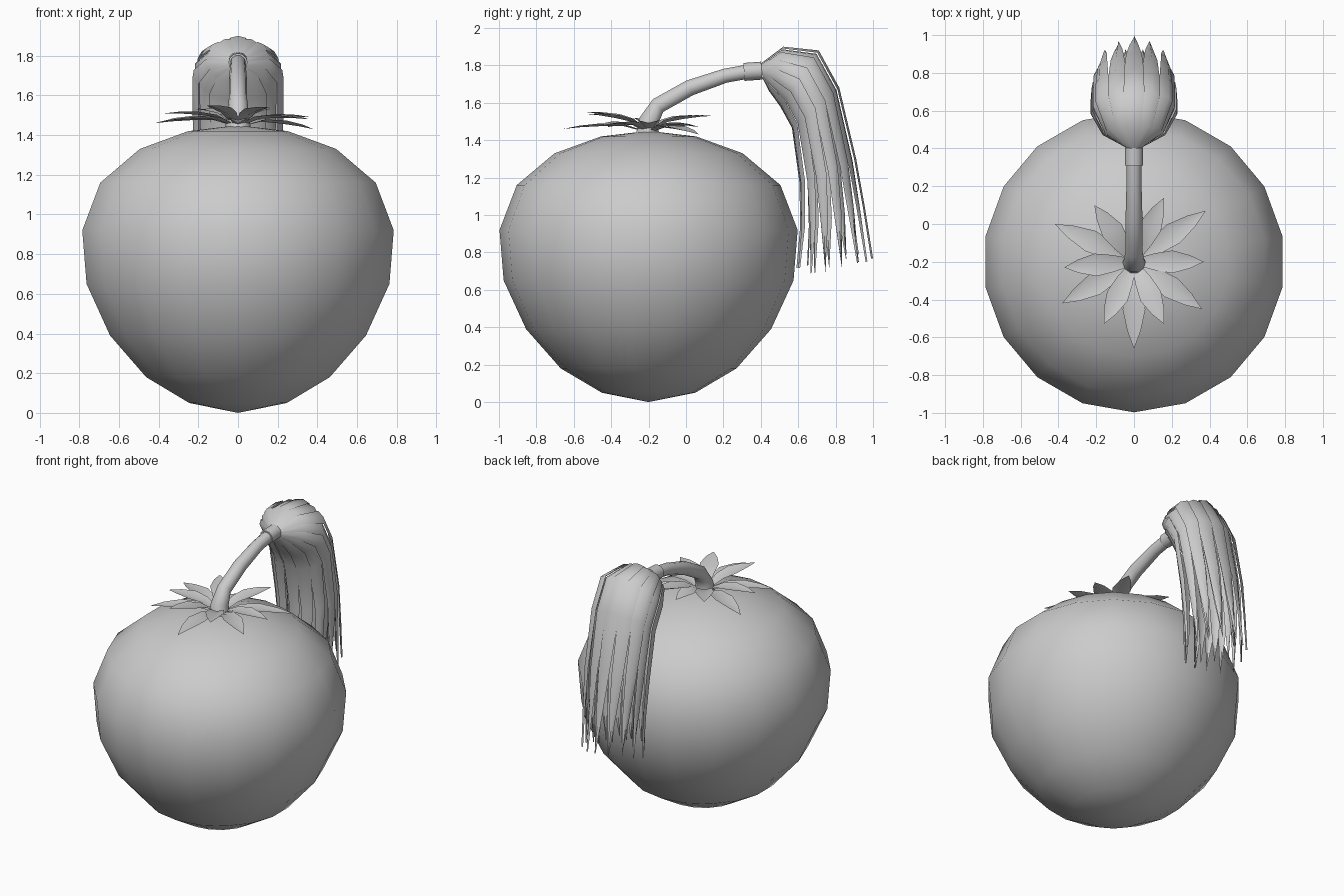
import bpy, bmesh, random
from math import sin, cos, pi, radians
from mathutils import Vector

if "Cube" in bpy.data.objects:
    bpy.data.objects.remove(bpy.data.objects["Cube"])

random.seed(4)


def finish(name, bm, angle=60):
    bmesh.ops.remove_doubles(bm, verts=bm.verts, dist=0.0005)
    bmesh.ops.recalc_face_normals(bm, faces=bm.faces)
    me = bpy.data.meshes.new(name)
    bm.to_mesh(me)
    bm.free()
    ob = bpy.data.objects.new(name, me)
    bpy.context.collection.objects.link(ob)
    bpy.ops.object.select_all(action='DESELECT')
    ob.select_set(True)
    bpy.context.view_layer.objects.active = ob
    bpy.ops.object.shade_smooth_by_angle(angle=radians(angle))
    return ob


def skin(bm, rows, closed=True, caps=False):
    """Bridge rows of points with quads."""
    vs = [[bm.verts.new(p) for p in r] for r in rows]
    n = len(vs[0])
    for a, b in zip(vs, vs[1:]):
        for i in range(n if closed else n - 1):
            j = (i + 1) % n
            bm.faces.new((a[i], a[j], b[j], b[i]))
    if caps:
        bm.faces.new(vs[0])
        bm.faces.new(vs[-1])


def tube(bm, path, sides):
    """Tube in the yz plane; path entries are (y, z, radius)."""
    pts = [Vector((0, y, z)) for y, z, r in path]
    rows = []
    for i, p in enumerate(pts):
        d = (pts[min(i + 1, len(pts) - 1)] - pts[max(i - 1, 0)]).normalized()
        up = Vector((1, 0, 0)).cross(d)
        r = path[i][2]
        rows.append([p + r * (cos(2 * pi * k / sides) * Vector((1, 0, 0))
                     + sin(2 * pi * k / sides) * up) for k in range(sides)])
    skin(bm, rows, caps=True)


# round fruit body, 18 sided
profile = [(0, 0), (.25, .05), (.47, .18), (.655, .39), (.775, .65), (.797, .92),
           (.705, 1.16), (.503, 1.33), (.255, 1.42), (0, 1.45)]
bm = bmesh.new()
skin(bm, [[(r * sin(k * pi / 9), -.2 - r * cos(k * pi / 9), z) for k in range(18)]
          for r, z in profile])
finish("fruit_body", bm)

# arched stem
bm = bmesh.new()
tube(bm, [(-.205, 1.43, .065), (-.2, 1.5, .056), (-.15, 1.585, .046), (.02, 1.68, .045),
          (.21, 1.745, .04), (.34, 1.768, .04)], 10)
finish("stem", bm)

# collar at the end of the stem
bm = bmesh.new()
tube(bm, [(.31, 1.765, .048), (.405, 1.772, .048)], 12)
finish("stem_collar", bm, 40)

# leaves round the stem: tip x, tip y, tip z
leaves = [(-.42, 0, 1.46), (-.21, .1, 1.53), (.03, .07, 1.47), (.16, .14, 1.53),
          (.38, .07, 1.43), (.37, -.2, 1.49), (.36, -.45, 1.48), (.16, -.53, 1.54),
          (0, -.66, 1.46), (-.16, -.53, 1.55), (-.38, -.42, 1.47), (-.37, -.23, 1.51)]
bm = bmesh.new()
for x, y, z in leaves:
    tip, base = Vector((x, y, z)), Vector((0, -.2, 1.45))
    side = Vector((-(y + .2), x, 0)).normalized()
    rows = []
    for t, w, lift in [(.05, .02, 0), (.3, .045, .035), (.55, .06, .035),
                       (.8, .035, .02), (1, 0, 0)]:
        p = base.lerp(tip, t) + Vector((0, 0, lift))
        rows.append([p - side * w, p - Vector((0, 0, w * .25)), p + side * w])
    skin(bm, rows, closed=False)
finish("leaf_crown", bm)

# drooping flower: rings of (outer y, z), (inner y, z), half width
rings = [((.40, 1.81), (.41, 1.73), .045), ((.52, 1.90), (.44, 1.66), .17),
         ((.71, 1.88), (.50, 1.57), .235), ((.82, 1.68), (.56, 1.46), .235),
         ((.91, 1.30), (.60, 1.16), .23), ((.955, 1.05), (.60, .92), .215),
         ((1.0, .80), (.58, .70), .20)]
half = [1.1, 1.1, 1.1, 1.08, .85, .55, 0]     # petal width per ring


def ring_point(ring, a, s=1.0):
    (y0, z0), (y1, z1), w = ring
    k = sin(a) * s
    return Vector((cos(a) * w * s, (y0 + y1) / 2 + k * (y0 - y1) / 2,
                   (z0 + z1) / 2 + k * (z0 - z1) / 2))


def petals(name, count, scale, start, first):
    bm = bmesh.new()
    for i in range(count):
        a = pi / 2 + 2 * pi * (i + start) / count
        drop = random.uniform(-.05, .03)
        rows = []
        for n in range(first, len(rings)):
            da = pi / count * half[n]
            s = scale * (.95 if i % 2 else 1)
            row = [ring_point(rings[n], a - da, s * .95), ring_point(rings[n], a, s),
                   ring_point(rings[n], a + da, s * .95)]
            if n == len(rings) - 1:
                row = [p + Vector((0, 0, drop)) for p in row]
            rows.append(row)
        skin(bm, rows, closed=False)
    finish(name, bm)


petals("outer_petals", 14, 1.0, 0, 0)
petals("inner_petals", 9, .68, .5, 2)
